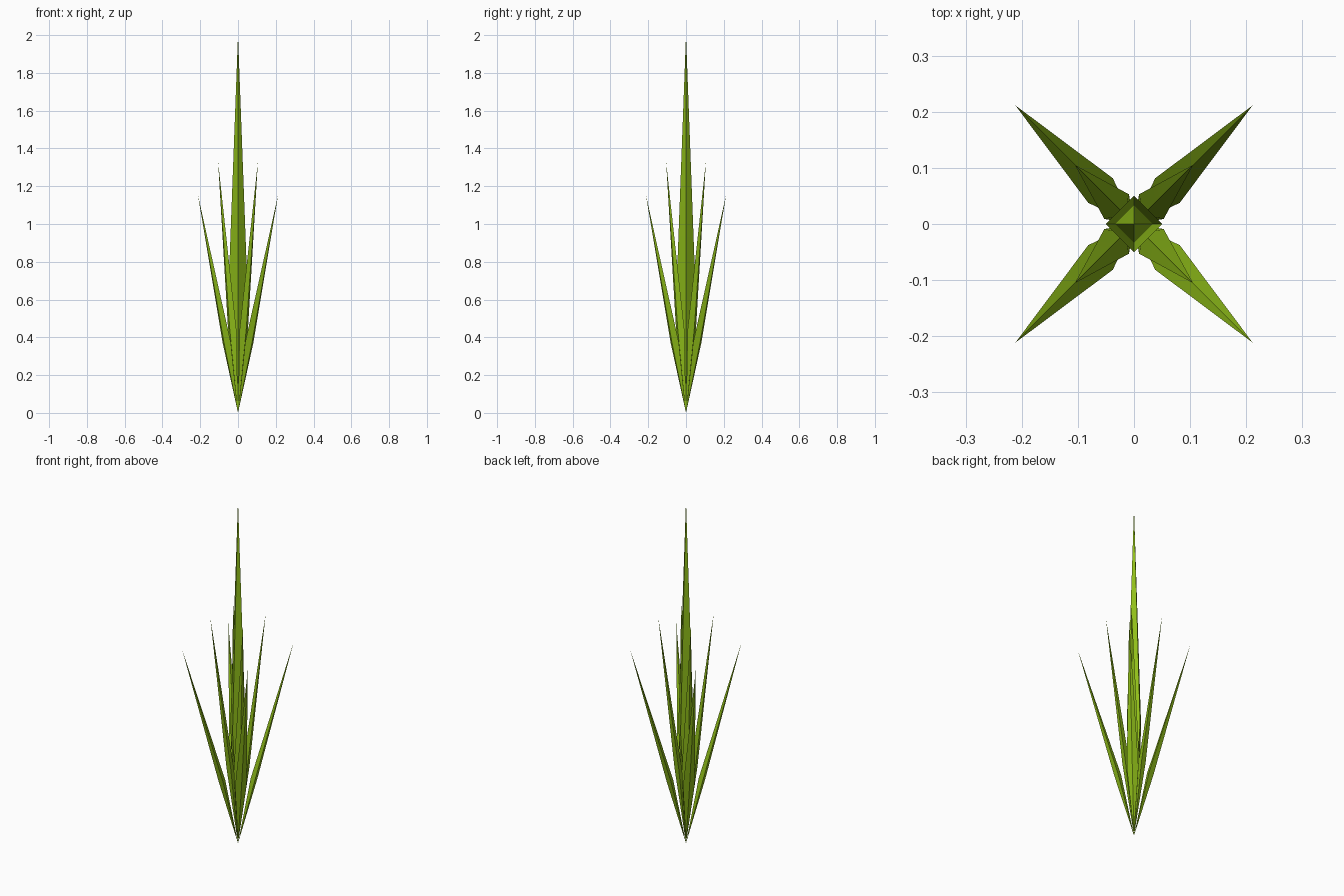
import bpy, bmesh, math
from mathutils import Vector

if "Cube" in bpy.data.objects:
    bpy.data.objects.remove(bpy.data.objects["Cube"])

green = bpy.data.materials.new("leaf_green")
green.diffuse_color = (0.28, 0.52, 0.01, 1)
green.use_nodes = True
green.node_tree.nodes["Principled BSDF"].inputs["Base Color"].default_value = green.diffuse_color


def blade(name, tip, half_width, out_depth, in_depth, edge_shift, angle, widest=1 / 3):
    """Four-sided spike from the origin to a tip leaning outwards (radius, height)."""
    axis = Vector((tip[0], 0, tip[1]))
    radial = Vector((tip[1], 0, -tip[0])).normalized()
    side = Vector((0, 1, 0))
    mid = axis * widest
    bm = bmesh.new()
    base = bm.verts.new((0, 0, 0))
    top = bm.verts.new(axis)
    ring = [bm.verts.new(mid + offset) for offset in (
        radial * out_depth,
        side * half_width - radial * edge_shift,
        -radial * in_depth,
        -side * half_width - radial * edge_shift)]
    for i in range(4):
        a, b = ring[i], ring[(i + 1) % 4]
        bm.faces.new((base, b, a))
        bm.faces.new((a, b, top))
    bmesh.ops.recalc_face_normals(bm, faces=bm.faces)
    mesh = bpy.data.meshes.new(name)
    bm.to_mesh(mesh)
    bm.free()
    mesh.materials.append(green)
    obj = bpy.data.objects.new(name, mesh)
    obj.rotation_euler.z = angle
    bpy.context.collection.objects.link(obj)
    return obj


# Tall upright centre blade
leaves = [blade("centre_blade", (0, 2.0), 0.05, 0.05, 0.05, 0, 0)]

# Two rings of four leaning blades on the diagonals
for i in range(4):
    turn = math.radians(45 + 90 * i)
    leaves.append(blade(f"inner_blade_{i + 1}", (0.149, 1.33), 0.031, 0.012, 0.026, 0.006, turn))
    leaves.append(blade(f"outer_blade_{i + 1}", (0.299, 1.15), 0.031, 0.008, 0.028, 0.012, turn, 0.32))

# Soft shading along each blade, crisp ridges
for obj in leaves:
    obj.select_set(True)
bpy.context.view_layer.objects.active = leaves[0]
bpy.ops.object.shade_smooth_by_angle(angle=math.radians(30))
